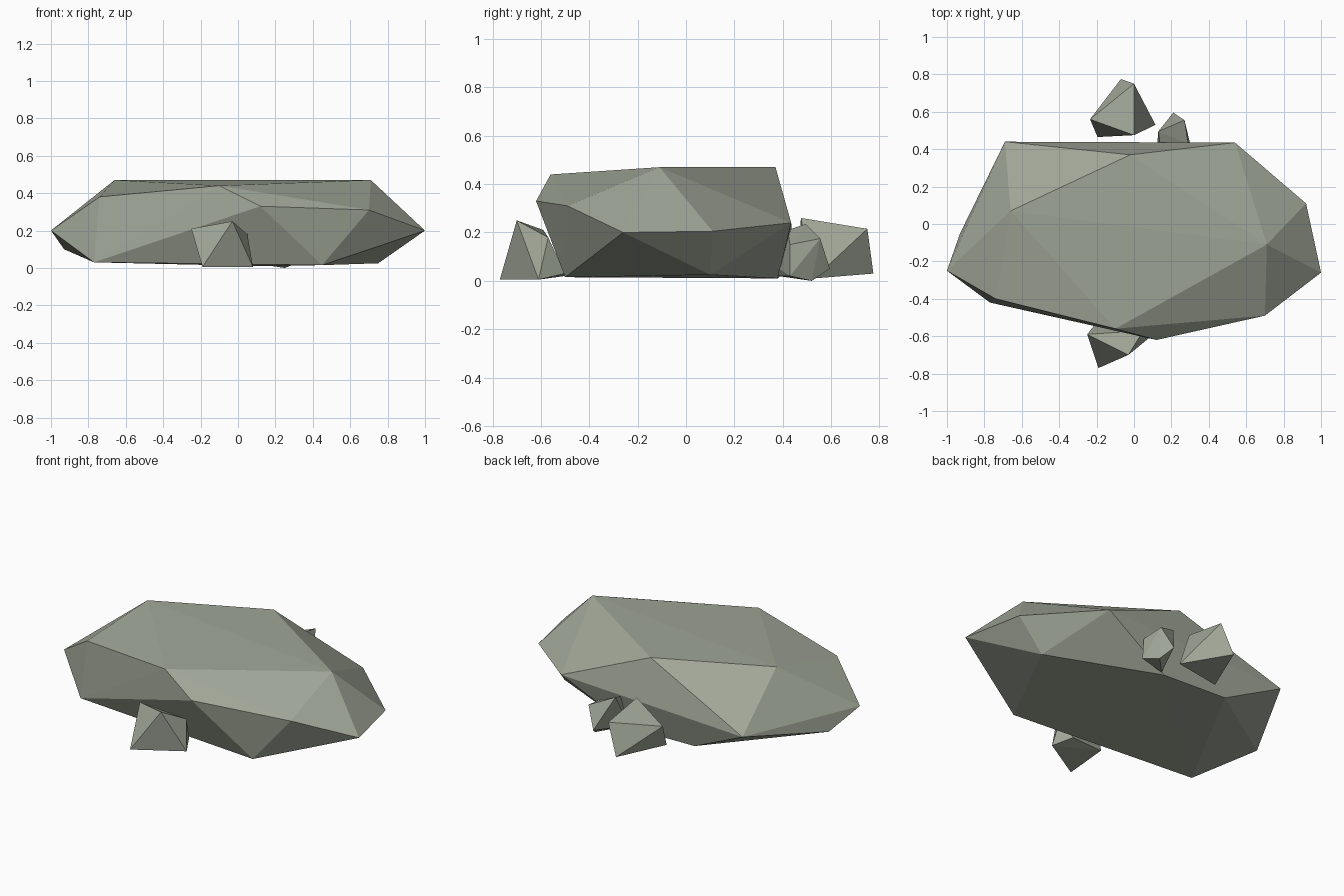
import bpy
import bmesh
from mathutils import Vector

default_cube = bpy.data.objects.get("Cube")
if default_cube:
    bpy.data.objects.remove(default_cube, do_unlink=True)

# One mossy grey stone colour
stone = bpy.data.materials.new("mossy_grey_stone")
stone.use_nodes = True
stone_colour = (0.35, 0.38, 0.31, 1)
stone.diffuse_color = stone_colour
shader = stone.node_tree.nodes["Principled BSDF"]
shader.inputs["Base Color"].default_value = stone_colour
shader.inputs["Roughness"].default_value = 0.9


def make_rock(name, *corner_rings):
    """Wrap a faceted convex skin around rings of corners given in hundredths."""
    mesh_builder = bmesh.new()
    for ring in corner_rings:
        for corner in ring:
            mesh_builder.verts.new(Vector(corner) / 100)
    hull = bmesh.ops.convex_hull(mesh_builder, input=mesh_builder.verts[:])
    unused = {item for item in hull["geom_interior"] + hull["geom_unused"]
              if isinstance(item, bmesh.types.BMVert)}
    bmesh.ops.delete(mesh_builder, geom=list(unused), context="VERTS")
    bmesh.ops.recalc_face_normals(mesh_builder, faces=mesh_builder.faces[:])
    mesh = bpy.data.meshes.new(name)
    mesh_builder.to_mesh(mesh)
    mesh_builder.free()
    mesh.materials.append(stone)
    rock = bpy.data.objects.new(name, mesh)
    bpy.context.collection.objects.link(rock)
    return rock


# Large slab: top plateau, widest rim, then underside
slab_plateau = [(-66, 7, 47), (-2, 37, 47), (71, -11, 47), (-10, -56, 44), (-74, -40, 38)]
slab_rim = [(12, -62, 33), (70, -49, 31), (100, -26, 20), (92, 11, 20.5),
            (54, 43.5, 24), (-69, 44, 19), (-100, -25, 20), (-93, -5, 10)]
slab_underside = [(45, -50, 1.5), (-77, -42, 3), (75, 10, 2.5), (10, 38, 1), (-33, 39, 2)]
make_rock("large_slab_rock", slab_plateau, slab_rim, slab_underside)

# Small stones: upper corners, then ground corners
make_rock("front_small_stone",
          [(-3, -70, 25), (-25, -59, 21), (5, -57, 18)],
          [(-19, -77, 0.5), (8, -61, 0.5), (-18, -50, 2), (2, -50, 3)])
make_rock("back_small_stone",
          [(0, 47.5, 26), (0, 75, 21.5), (-23.5, 56, 18)],
          [(-7, 77.5, 3), (11.5, 53, 1), (-19.5, 46.5, 2)])
make_rock("back_pebble",
          [(13, 49.5, 23.5), (27, 55.5, 17.5), (29, 43, 15), (14, 42, 21)],
          [(21, 59.5, 5), (25, 52, 0), (30, 43, 2), (12, 38, 2), (14, 37, 6)])
